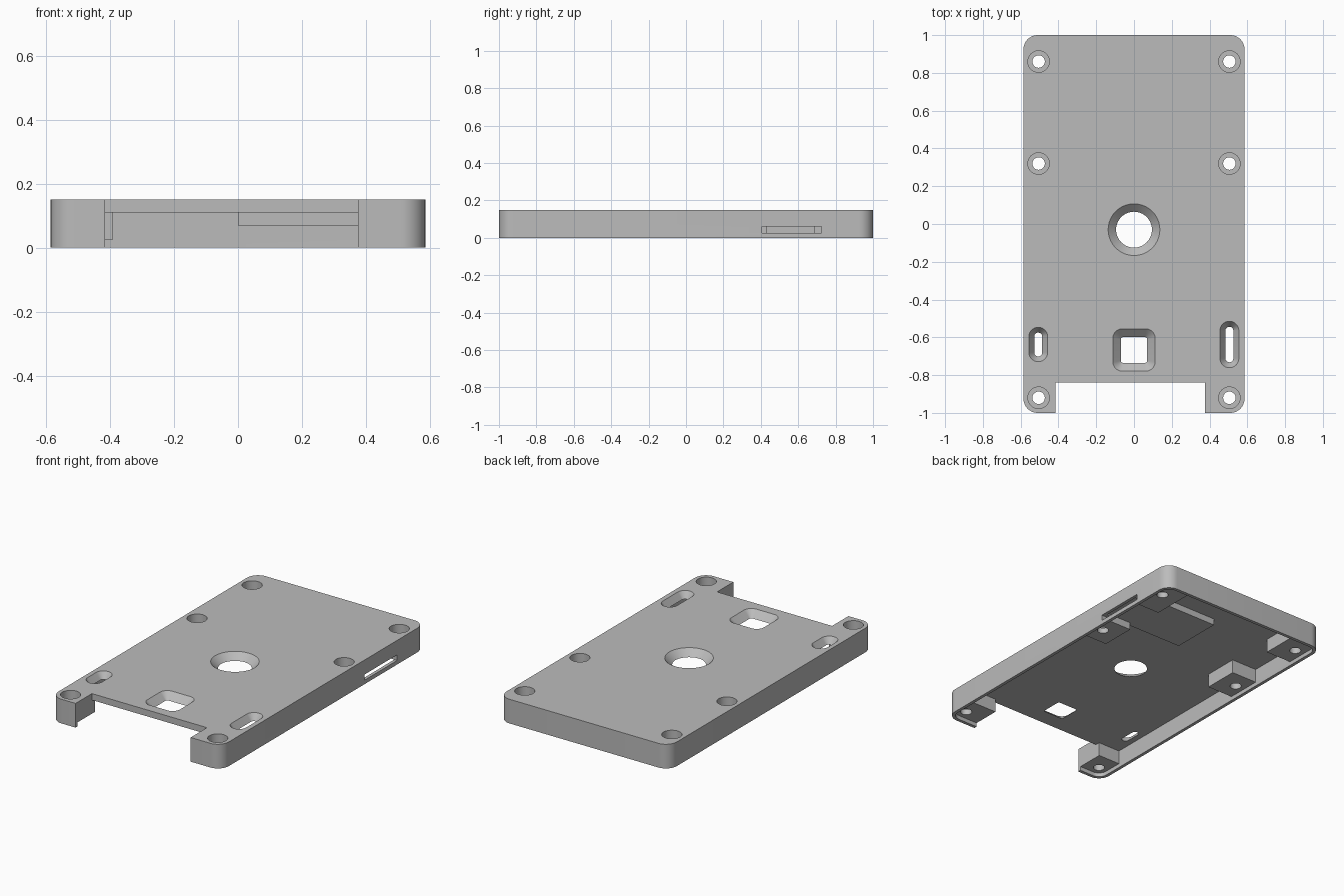
import bpy, bmesh, math

if "Cube" in bpy.data.objects:
    bpy.data.objects.remove(bpy.data.objects["Cube"], do_unlink=True)

grey = bpy.data.materials.new("plain grey")
grey.use_nodes = True
colour = (0.5, 0.5, 0.5, 1)
grey.diffuse_color = colour
grey.node_tree.nodes["Principled BSDF"].inputs["Base Color"].default_value = colour

HEIGHT, CEILING, BOSS_Z, WALL = 0.15, 0.11, 0.025, 0.02
HALF_X, HALF_Y, CORNER = 0.585, 1.0, 0.075


def loft(name, cx, cy, rings, seg=10):
    """Solid through stacked rounded rectangles: (z, half x, half y, radius)."""
    bm = bmesh.new()
    loops = []
    for z, hx, hy, r in rings:
        loop = []
        for k, (sx, sy) in enumerate([(1, 1), (-1, 1), (-1, -1), (1, -1)]):
            for i in range(seg + 1):
                a = (k + i / seg) * math.pi / 2
                loop.append(bm.verts.new((cx + sx * (hx - r) + r * math.cos(a),
                                          cy + sy * (hy - r) + r * math.sin(a), z)))
        loops.append(loop)
    n = len(loops[0])
    for low, high in zip(loops, loops[1:]):
        for i in range(n):
            j = (i + 1) % n
            bm.faces.new((low[i], low[j], high[j], high[i]))
    bm.faces.new(loops[0][::-1])
    bm.faces.new(loops[-1])
    bmesh.ops.remove_doubles(bm, verts=bm.verts, dist=1e-5)
    bmesh.ops.recalc_face_normals(bm, faces=bm.faces)
    return to_object(name, bm)


def box(name, x, y, z):
    bm = bmesh.new()
    bmesh.ops.create_cube(bm, size=1)
    for v in bm.verts:
        v.co = [r[0] if c < 0 else r[1] for c, r in zip(v.co, (x, y, z))]
    return to_object(name, bm)


def to_object(name, bm):
    mesh = bpy.data.meshes.new(name)
    bm.to_mesh(mesh)
    bm.free()
    mesh.materials.append(grey)
    obj = bpy.data.objects.new(name, mesh)
    bpy.context.collection.objects.link(obj)
    return obj


def cut(target, cutter):
    cutter.hide_render = True
    mod = target.modifiers.new("cut", "BOOLEAN")
    mod.operation, mod.solver, mod.object = "DIFFERENCE", "EXACT", cutter
    bpy.context.view_layer.objects.active = target
    bpy.ops.object.modifier_apply(modifier=mod.name)
    bpy.data.objects.remove(cutter, do_unlink=True)


# Outer shell
cover = loft("case_cover", 0, 0, [(0, HALF_X, HALF_Y, CORNER), (HEIGHT, HALF_X, HALF_Y, CORNER)])

# Hollow underside, leaving screw bosses and the thick pad above the card slot
inner = (HALF_X - WALL, HALF_Y - WALL, CORNER - WALL)
cavity = loft("cavity_cutter", 0, 0, [(-0.1, *inner), (CEILING, *inner)])
bosses = [
    ((-0.7, -0.39), (0.74, 1.1)), ((0.39, 0.7), (0.685, 1.1)),
    ((-0.7, -0.39), (0.21, 0.43)), ((0.39, 0.7), (0.21, 0.43)),
    ((-0.7, -0.415), (-1.1, -0.81)), ((0.375, 0.7), (-1.1, -0.81)),
]
for bx, by in bosses:
    cut(cavity, box("boss", bx, by, (BOSS_Z, 0.3)))
cut(cavity, box("pad", (0, 0.7), (0.405, 0.725), (0.07, 0.3)))
cut(cover, cavity)

# Front notch and side card slot
cut(cover, box("notch_cutter", (-0.415, 0.375), (-1.2, -0.84), (-0.2, 0.4)))
cut(cover, box("card_slot_cutter", (0.54, 0.7), (0.405, 0.725), (BOSS_Z, 0.06)))

# Counterbored screw holes
for sx in (-1, 1):
    for y in (0.86, 0.32, -0.92):
        wide, thin = (0.057,) * 3, (0.033,) * 3
        cut(cover, loft("screw_cutter", sx * 0.505, y,
                        [(-0.1, *thin), (0.06, *thin), (0.06, *wide), (0.3, *wide)], 8))

# Chamfered openings: centre, lower (half x, half y, radius), upper
openings = [
    (0, -0.03, (0.095, 0.095, 0.095), (0.137, 0.137, 0.137)),
    (0, -0.667, (0.07, 0.068, 0.012), (0.112, 0.112, 0.05)),
    (-0.507, -0.638, (0.021, 0.063, 0.021), (0.05, 0.091, 0.05)),
    (0.505, -0.638, (0.021, 0.094, 0.021), (0.05, 0.123, 0.05)),
]
for cx, cy, low, high in openings:
    cut(cover, loft("opening_cutter", cx, cy,
                    [(-0.1, *low), (CEILING, *low), (HEIGHT, *high), (0.3, *high)]))

# Smooth rounded walls, sharp edges kept
bpy.ops.object.select_all(action="DESELECT")
cover.select_set(True)
bpy.context.view_layer.objects.active = cover
bpy.ops.object.shade_smooth_by_angle(angle=math.radians(30))
